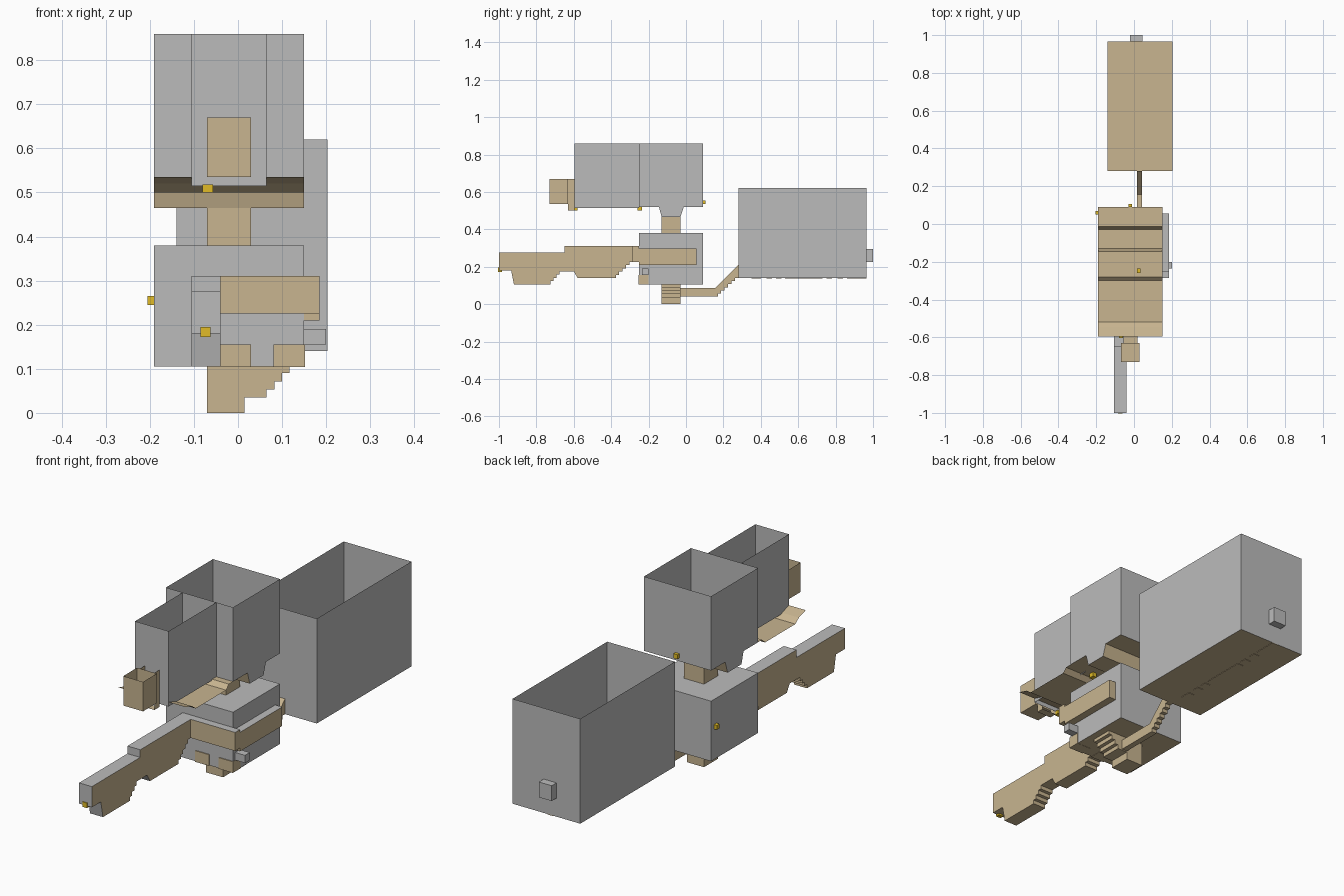
import bpy, bmesh
from mathutils import Vector

if "Cube" in bpy.data.objects:
    bpy.data.objects.remove(bpy.data.objects["Cube"])


def material(name, col):
    m = bpy.data.materials.new(name)
    m.diffuse_color = (*col, 1)
    m.use_nodes = True
    m.node_tree.nodes["Principled BSDF"].inputs["Base Color"].default_value = m.diffuse_color
    return m


GREY = material("stone_grey", (0.5, 0.5, 0.5))
BROWN = material("stone_brown", (0.58, 0.46, 0.28))
GOLD = material("lamp_gold", (0.75, 0.5, 0.02))


def finish(name, bm, mats):
    me = bpy.data.meshes.new(name)
    bm.to_mesh(me)
    bm.free()
    for m in mats:
        me.materials.append(m)
    ob = bpy.data.objects.new(name, me)
    bpy.context.collection.objects.link(ob)
    return ob


# box built from single sheets: skip = open sides, brown = brown sides
# (l/r = -x/+x, f/b = -y/+y, d/u = -z/+z)
def box(name, x, y, z, skip="", brown="", mat=GREY):
    bm = bmesh.new()
    v = [bm.verts.new((a, b, c)) for a in x for b in y for c in z]
    sides = dict(l=(0, 1, 3, 2), r=(4, 6, 7, 5), f=(0, 4, 5, 1),
                 b=(2, 3, 7, 6), d=(0, 2, 6, 4), u=(1, 5, 7, 3))
    for key, ids in sides.items():
        if key not in skip:
            bm.faces.new([v[i] for i in ids]).material_index = int(key in brown)
    return finish(name, bm, [mat, BROWN])


# profile extruded along x (points are y,z) or along y (points are x,z)
def prism(name, pts, axis, a, b, closed=True, caps=True, grey_top=False, grey_caps=False):
    bm = bmesh.new()

    def ring(t):
        return [bm.verts.new((t, p, q) if axis == "x" else (p, t, q)) for p, q in pts]

    r0, r1 = ring(a), ring(b)
    n = len(pts)
    for i in range(n if closed else n - 1):
        j = (i + 1) % n
        bm.faces.new((r0[i], r0[j], r1[j], r1[i]))
    ends = [bm.faces.new(r0), bm.faces.new(r1[::-1])] if caps else []
    if closed and caps:
        bmesh.ops.recalc_face_normals(bm, faces=bm.faces)
    elif bm.faces:
        bm.normal_update()
        for f in list(bm.faces):
            if f not in ends and f.normal.z < 0:
                f.normal_flip()
    bm.normal_update()
    for f in bm.faces:
        if f in ends:
            f.material_index = int(grey_caps)
        elif grey_top and (f.normal.z > 0.5 or f.normal.y < -0.5):
            f.material_index = 1
    return finish(name, bm, [BROWN, GREY])


def stairs(p, q, n):
    out = []
    for i in range(n):
        u = p[0] + (q[0] - p[0]) * i / n
        w = p[0] + (q[0] - p[0]) * (i + 1) / n
        h = p[1] + (q[1] - p[1]) * (i + 1) / n
        out += [(u, h), (w, h)]
    return out


# large open-topped hall at the back, with floor slots and rear stub
box("back_hall", (-.14, .203), (.28, .965), (.14, .62), skip="u", brown="d")
for i, (y0, y1) in enumerate([(.35, .4), (.43, .46), (.48, .51), (.53, .73),
                              (.75, .78), (.81, .84), (.86, .965)]):
    box(f"floor_slot_{i}", (-.005, .025), (y0, y1), (.138, .144), brown="lrfbdu")
box("rear_stub", (-.02, .045), (.965, 1.0), (.225, .295))

# two open-topped upper halls: walls, then folded floors
box("upper_hall", (-.19, .15), (-.25, .09), (.52, .86), skip="ud")
box("upper_front_hall", (-.105, .065), (-.595, -.25), (.515, .86), skip="udb")
prism("upper_floor", [(-.25, .52), (-.145, .52), (-.13, .465), (-.03, .465),
                      (-.012, .52), (.09, .52)], "x", -.19, .15, closed=False, caps=False)
for side, x in (("left", -.19), ("right", .148)):
    prism(f"trough_end_{side}", [(-.145, .52), (-.13, .465), (-.03, .465), (-.012, .52)],
          "x", x, x + .002, grey_caps=True)
prism("front_hall_floor", [(-.595, .535), (-.545, .52), (-.52, .5), (-.3, .5),
                           (-.28, .52), (-.25, .52)], "x", -.19, .15, closed=False, caps=False)

# chute hanging on the front of the upper hall
box("front_chute", (-.07, .03), (-.73, -.63), (.535, .67), skip="u", brown="lrfbd")
box("chute_neck", (-.055, .018), (-.63, -.595), (.5, .67), skip="ufb", brown="lrd")

# shaft linking the upper and lower halls
box("link_shaft", (-.07, .03), (-.13, -.03), (.38, .465), skip="ud", brown="lrfb")

# lower closed hall with base panels
box("lower_hall", (-.19, .15), (-.25, .09), (.105, .38), brown="d")
for i, (x0, x1) in enumerate([(-.04, .03), (.08, .152)]):
    box(f"base_panel_{i}", (x0, x1), (-.254, -.2), (.104, .155), brown="lrfbdu")
box("side_stub", (.15, .2), (-.235, -.2), (.155, .19))

# long front corridor with stepped underside
profile = [(-1, .275), (-1, .18), (-.935, .18), (-.92, .105), (-.725, .105)]
profile += stairs((-.725, .105), (-.66, .175), 4)
profile += [(-.6, .175), (-.58, .14), (-.375, .14)]
profile += stairs((-.375, .14), (-.285, .225), 5)
profile += [(-.25, .225), (-.25, .31), (-.65, .31), (-.65, .275)]
prism("front_corridor", profile, "x", -.105, -.04, grey_top=True)

# corridor wrapping around the right corner of the lower hall
box("corner_corridor", (-.04, .185), (-.285, -.25), (.225, .31), brown="lrfbd")
box("side_corridor", (.15, .185), (-.25, .055), (.21, .297), brown="lrfbd")

# foot shaft with stairs below the lower hall
foot = [(-.07, .105), (-.07, 0), (.015, 0), (.015, .035), (.065, .035)]
foot += stairs((.065, .035), (.117, .09), 3) + [(.117, .105)]
prism("foot_stair_shaft", foot, "y", -.13, -.03)

# rear corridor stepping up to the back hall
rear = [(-.03, .085), (-.03, .04), (.17, .04)]
rear += stairs((.17, .04), (.28, .14), 6) + [(.28, .21), (.155, .085)]
prism("rear_corridor", rear, "x", .015, .042)

# small gold lamps
lamps = [((-.205, -.19), (.05, .07), (.245, .265)),
         ((-.03, -.01), (.09, .105), (.535, .555)),
         ((-.08, -.057), (-.603, -.58), (.5, .518)),
         ((.015, .035), (-.26, -.235), (.5, .53)),
         ((-.085, -.062), (-1.004, -.985), (.172, .195))]
for i, (x, y, z) in enumerate(lamps):
    box(f"lamp_{i}", x, y, z, mat=GOLD)
